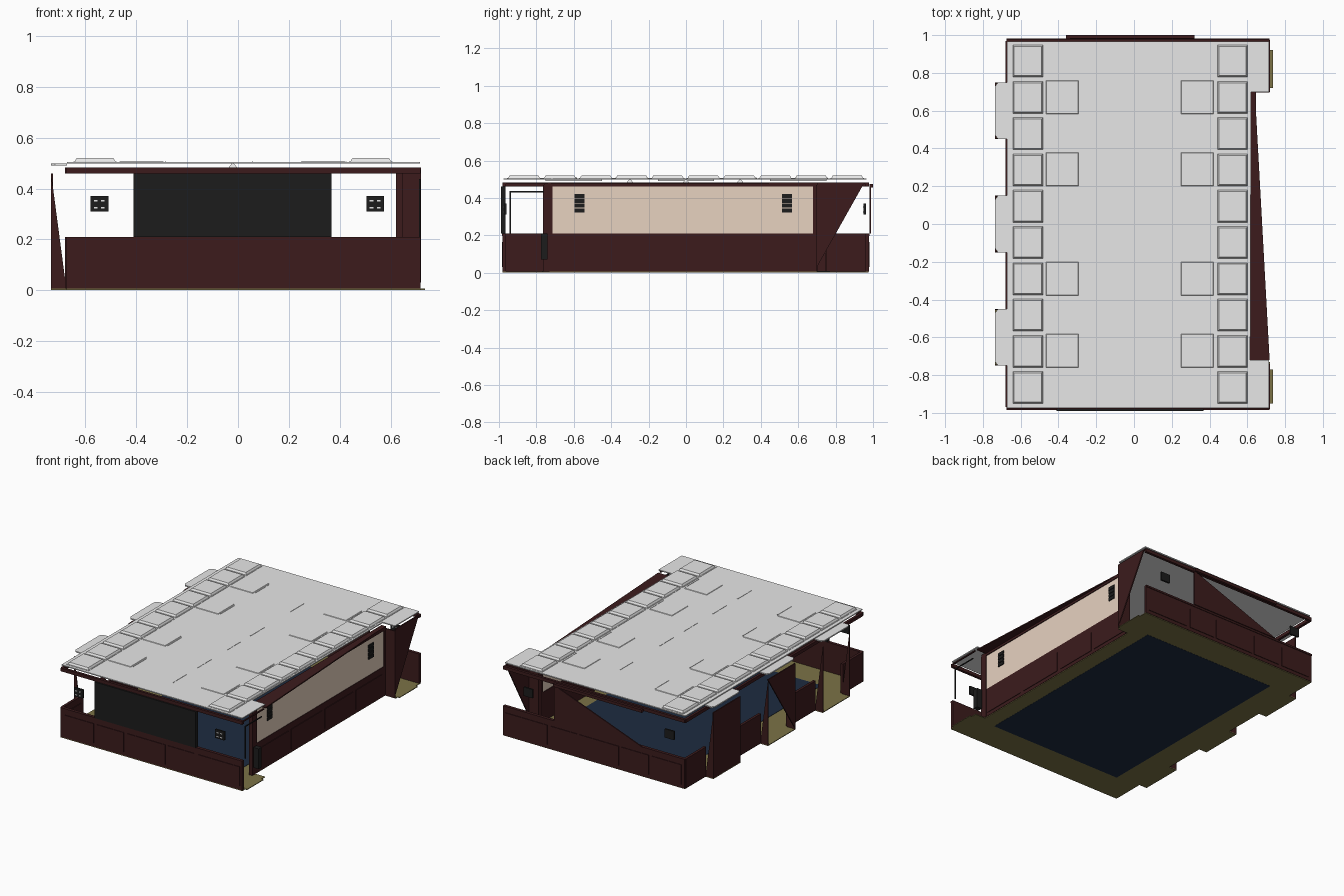
import bpy, bmesh

if "Cube" in bpy.data.objects:
    bpy.data.objects.remove(bpy.data.objects["Cube"])

def mat(name, r, g, b):
    m = bpy.data.materials.new(name)
    m.diffuse_color = (r, g, b, 1)
    m.use_nodes = True
    m.node_tree.nodes["Principled BSDF"].inputs["Base Color"].default_value = m.diffuse_color
    return m

MAROON = mat("maroon wood", .045, .0112, .012)
WHITE = mat("white plaster", 1, 1, 1)
BEIGE = mat("beige fabric", .82, .66, .54)
BLACK = mat("screen black", .012, .012, .012)
OLIVE = mat("olive carpet", .20, .17, .062)
BLUE = mat("blue carpet", .0125, .025, .052)

def mesh(name, verts, faces, m):
    me = bpy.data.meshes.new(name)
    me.from_pydata(verts, [], faces)
    me.materials.append(m)
    ob = bpy.data.objects.new(name, me)
    bpy.context.collection.objects.link(ob)
    return ob

def box(name, x0, x1, y0, y1, z0, z1, m, inset=0):
    """Box, or frustum when the top is inset."""
    i = inset
    v = [(x0, y0, z0), (x1, y0, z0), (x1, y1, z0), (x0, y1, z0),
         (x0+i, y0+i, z1), (x1-i, y0+i, z1), (x1-i, y1-i, z1), (x0+i, y1-i, z1)]
    f = [(3, 2, 1, 0), (4, 5, 6, 7), (0, 1, 5, 4), (1, 2, 6, 5), (2, 3, 7, 6), (3, 0, 4, 7)]
    return mesh(name, v, f, m)

def slab(name, pts, off, m):
    """Thin polygon plate extruded by a vector."""
    n = len(pts)
    v = list(pts) + [tuple(a + b for a, b in zip(p, off)) for p in pts]
    f = [tuple(range(n))[::-1], tuple(range(n, 2*n))]
    f += [(k, (k+1) % n, n + (k+1) % n, n + k) for k in range(n)]
    ob = mesh(name, v, f, m)
    bm = bmesh.new()
    bm.from_mesh(ob.data)
    bmesh.ops.recalc_face_normals(bm, faces=bm.faces)
    bm.to_mesh(ob.data)
    bm.free()
    return ob

BAYS = [-.6, 0, .6]
H = .15

# floor outline with left bays and right end alcoves
floor = [(-.675, -.98), (.72, -.98), (.72, -.73), (.64, -.73), (.64, .70), (.72, .70),
         (.72, .975), (-.675, .975)]
slab("floor_border", [(x, y, .001) for x, y in floor], (0, 0, .005), OLIVE)
for z0, z1 in ((0, .001), (.006, .008)):
    box("floor_carpet", -.50, .53, -.77, .77, z0, z1, BLUE)
for c in BAYS:
    box("bay_floor", -.735, -.675, c-H, c+H, .001, .006, OLIVE)
box("back_threshold", .72, .735, .72, .92, .001, .006, OLIVE)
box("front_threshold", .72, .735, -.95, -.77, .001, .006, OLIVE)

# front and back wainscot with shallow panels
for side, y in (("front", -.98), ("back", .96)):
    box(side + "_wainscot", -.675, .718, y, y+.018, .006, .21, MAROON)
    out = y-.004 if y < 0 else y+.018
    for x0, x1 in ((-.65, -.42), (-.40, -.19), (-.17, .13), (.15, .35), (.38, .70)):
        box(side + "_wainscot_panel", x0, x1, out, out+.004, .03, .165, MAROON)
    box(side + "_wainscot_rail", -.675, .718, out, out+.004, .197, .21, MAROON)
    box(side + "_top_trim", -.675, .718, y, y+.018, .46, .483, MAROON)

# left wainscot and trim between the bays
for y0, y1 in ((-.97, -.75), (-.45, -.15), (.15, .45), (.75, .97)):
    box("left_wainscot", -.68, -.662, y0, y1, .006, .21, MAROON)
    box("left_wainscot_panel", -.662, -.658, y0+.03, y1-.03, .03, .165, MAROON)
box("left_top_trim", -.68, -.662, -.97, .97, .46, .483, MAROON)

# left bays: outer panel, cheeks and small roof
for c in BAYS:
    a, b = c-H, c+H
    if c > .3:
        box("bay_panel", -.735, -.727, a, b, .006, .46, MAROON)
    elif c > -.3:
        slab("bay_panel", [(-.735, a, .006), (-.735, a, .46), (-.735, b, .46)],
             (.008, 0, 0), MAROON)
    for y in (a, b-.006):
        slab("bay_cheek", [(-.735, y, .46), (-.735, y, .006), (-.675, y, .006)],
             (0, .006, 0), MAROON)
    slab("bay_roof", [(-.672, a, .49), (-.72, a, .49), (-.735, a+.02, .49),
                      (-.735, b-.02, .49), (-.72, b, .49), (-.672, b, .49)],
         (0, 0, .008), WHITE)

# screens
box("front_screen", -.41, .367, -.99, -.964, .21, .46, BLACK)
slab("back_screen_backing", [(.32, .98, .21), (-.36, .98, .21), (.32, .98, .46)],
     (0, .008, 0), MAROON)
box("back_screen_top", -.36, .32, .982, 1.0, .455, .475, MAROON)

# right wall: wainscot, fabric panel, frame, wedge ledge
box("right_wainscot", .625, .643, -.74, .70, .006, .21, MAROON)
for y0, y1 in ((-.70, -.37), (-.34, .0), (.03, .34), (.37, .66)):
    box("right_wainscot_panel", .643, .647, y0, y1, .03, .165, MAROON)
box("right_fabric_panel", .628, .64, -.72, .68, .21, .46, BEIGE)
box("right_top_trim", .612, .646, -.76, .70, .46, .483, MAROON)
box("right_front_post", .622, .646, -.765, -.715, .006, .47, MAROON)
box("right_back_post", .622, .646, .68, .70, .006, .47, MAROON)
slab("right_ledge", [(.62, .70, .475), (.64, .70, .475), (.718, -.72, .475), (.62, -.72, .475)],
     (0, 0, .008), MAROON)
slab("back_alcove_side", [(.712, .70, .03), (.712, .70, .475), (.712, .95, .475)],
     (.008, 0, 0), MAROON)
box("back_alcove_return", .64, .718, .695, .703, .006, .47, MAROON)
for y in (-.57, .54):
    for k in range(4):
        box("right_wall_grille", .64, .646, y-.027, y+.027, .322+k*.026, .344+k*.026, BLACK)

# door outline at the front right alcove
box("door_head", .712, .718, -.94, -.76, .43, .437, BLACK)
box("door_jamb", .712, .718, -.943, -.936, .21, .437, BLACK)
box("alcove_bin", .66, .70, -.775, -.74, .07, .21, BLACK)
box("right_alcove_trim_front", .712, .72, -.98, -.74, .475, .483, MAROON)
box("right_alcove_trim_back", .712, .72, .70, .97, .475, .483, MAROON)

# framed wall units on the end walls
for x in (-.545, .54):
    for y, out in ((-.972, -.976), (.95, .946)):
        box("wall_unit", x-.035, x+.035, y, y+.012, .31, .37, BLACK)
        for dx in (-.026, .003):
            for dz in (.318, .345):
                box("wall_unit_plate", x+dx+.004, x+dx+.018, out, y, dz+.004, dz+.010, WHITE)

# ceiling sheet with wider ends
ceil = [(-.672, -.975), (.715, -.975), (.715, -.72), (.615, -.72), (.62, .70), (.715, .70),
        (.715, .965), (-.672, .965)]
slab("ceiling", [(x, y, .498) for x, y in ceil], (0, 0, .007), WHITE)

# two rows of coffers
for x in (-.562, .522):
    for k in range(10):
        y = -.866 + k*.192
        box("coffer_rim", x-.085, x+.085, y-.09, y+.09, .505, .507, WHITE)
        box("coffer", x-.081, x+.081, y-.086, y+.086, .505, .52, WHITE, .009)

# ceiling slots and light boxes
for x, ys in ((.057, (-.72, -.45, -.13, .13, .57)), (-.285, (-.67, -.29, .29, .67)),
              (.425, (-.67, -.29, .29, .67))):
    for y in ys:
        box("ceiling_slot", x-.002, x+.002, y-.075, y+.075, .505, .507, WHITE)
for x in (-.38, .335):
    for y in (-.67, -.29, .29, .67):
        box("ceiling_light", x-.088, x+.088, y-.09, y+.09, .503, .508, WHITE, .004)

# small hangers below the ceiling
for y in (-.3, 0, .29):
    box("ceiling_hanger", -.04, .0, y-.02, y+.02, .478, .5, WHITE, .017)
